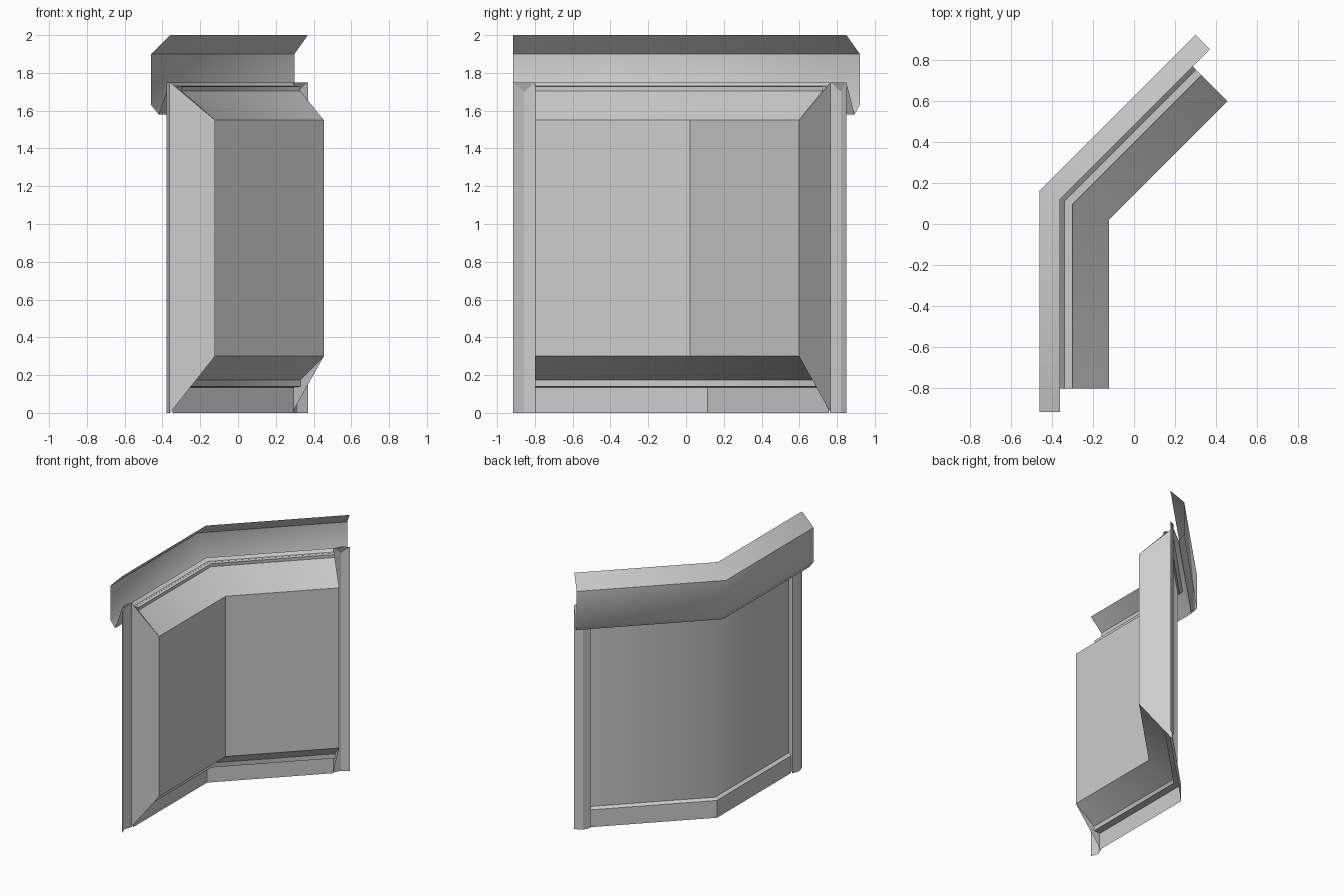
import bpy
import math
from mathutils import Vector

if "Cube" in bpy.data.objects:
    bpy.data.objects.remove(bpy.data.objects["Cube"], do_unlink=True)

# One plain grey for the whole piece
grey = bpy.data.materials.new("plain_grey")
grey.use_nodes = True
grey.diffuse_color = (0.61, 0.61, 0.61, 1)
bsdf = next(n for n in grey.node_tree.nodes if n.type == 'BSDF_PRINCIPLED')
bsdf.inputs["Base Color"].default_value = grey.diffuse_color

# Plan path: a straight run along y, then a run turned by 45 degrees
BEND = Vector((-0.36, 0.12, 0))
DIR = (Vector((0, 1, 0)), Vector((1, 1, 0)).normalized())
OUT = (Vector((1, 0, 0)), Vector((1, -1, 0)).normalized())
MITRE = Vector((1, -math.tan(math.pi / 8), 0))

OPENING = (-0.92, 0.914)     # distances from the bend to the opening's sides
OVERALL = (-1.035, 1.032)    # distances from the bend to the outer ends


def on_run(run, along, depth, z):
    """Point on one run at a distance along it, a depth out and a height."""
    return BEND + DIR[run] * along + OUT[run] * depth + Vector((0, 0, z))


def make(name, verts, faces, smooth=False, soft_edge=None):
    mesh = bpy.data.meshes.new(name)
    mesh.from_pydata(verts, [], faces)
    mesh.materials.append(grey)
    mesh.update()
    for poly in mesh.polygons:
        poly.use_smooth = smooth
    if smooth:
        for edge in mesh.edges:
            edge.use_edge_sharp = not soft_edge(*edge.vertices)
    obj = bpy.data.objects.new(name, mesh)
    bpy.context.collection.objects.link(obj)
    return obj


def sweep(name, profile, ends, smooth=False, soft_fold=None):
    """Carry an open (depth, z) profile round the mitred bend."""
    n = len(profile)
    verts = [on_run(0, ends[0], d, z) for d, z in profile]
    verts += [BEND + MITRE * d + Vector((0, 0, z)) for d, z in profile]
    verts += [on_run(1, ends[1], d, z) for d, z in profile]
    faces = [(r * n + i, r * n + i + 1, (r + 1) * n + i + 1, (r + 1) * n + i)
             for r in range(2) for i in range(n - 1)]

    def soft_edge(a, b):
        # the fold at the bend, and one chosen fold along the length
        return a // n == b // n == 1 or a % n == b % n == soft_fold

    make(name, verts, faces, smooth, soft_edge)


# Folded coping along the top, open towards the front
sweep("coping", [(0, 1.75), (-0.06, 1.58), (-0.1, 1.63), (-0.1, 1.9), (0, 2)],
      OVERALL, smooth=True, soft_fold=2)

# Projecting bay panel with sloped top and bottom
sweep("bay_front", [(0.238, 1.55), (0.238, 0.3)], OPENING)
sweep("bay_top_slope", [(0.06, 1.705), (0.238, 1.55)], OPENING, smooth=True)
sweep("bay_bottom_slope", [(0.238, 0.3), (0.064, 0.175)], OPENING, smooth=True)

# Rails above and below the bay, and the low plinth with its sill
sweep("top_rail", [(0, 1.75), (0.022, 1.73), (0.06, 1.728), (0.06, 1.705)],
      OPENING, smooth=True)
sweep("bottom_rail", [(0.064, 0.175), (0.064, 0.14), (0.012, 0.135)],
      OPENING, smooth=True)
sweep("plinth", [(0.012, 0.135), (0.012, 0)], OPENING)
sweep("back_sill", [(0.012, 0.135), (0.036, 0.15)], OPENING)

# Flat lining behind the bay
sweep("back_lining", [(0.036, 0.15), (0.036, 1.73)], OPENING, smooth=True)

# Tapered cheeks and folded end posts at both ends
cheek = [(0, 0), (0.238, 0.3), (0.238, 1.55), (0, 1.75)]
for run, side in enumerate(("right", "left")):
    inner, outer = OPENING[run], OVERALL[run]
    order = (0, 1, 2, 3) if run == 0 else (3, 2, 1, 0)
    make(side + "_cheek", [on_run(run, inner, d, z) for d, z in cheek], [order])

    fold = [(outer, 0), ((inner + outer) / 2, -0.018), (inner, 0)]
    verts = [on_run(run, a, d, z) for z in (0, 1.75) for a, d in fold]
    verts.append(on_run(run, fold[1][0], fold[1][1], 1.7))
    faces = [(0, 1, 4, 3), (1, 2, 5, 4), (3, 6, 5)]
    if run == 1:
        faces = [f[::-1] for f in faces]
    make(side + "_end_post", verts, faces)
